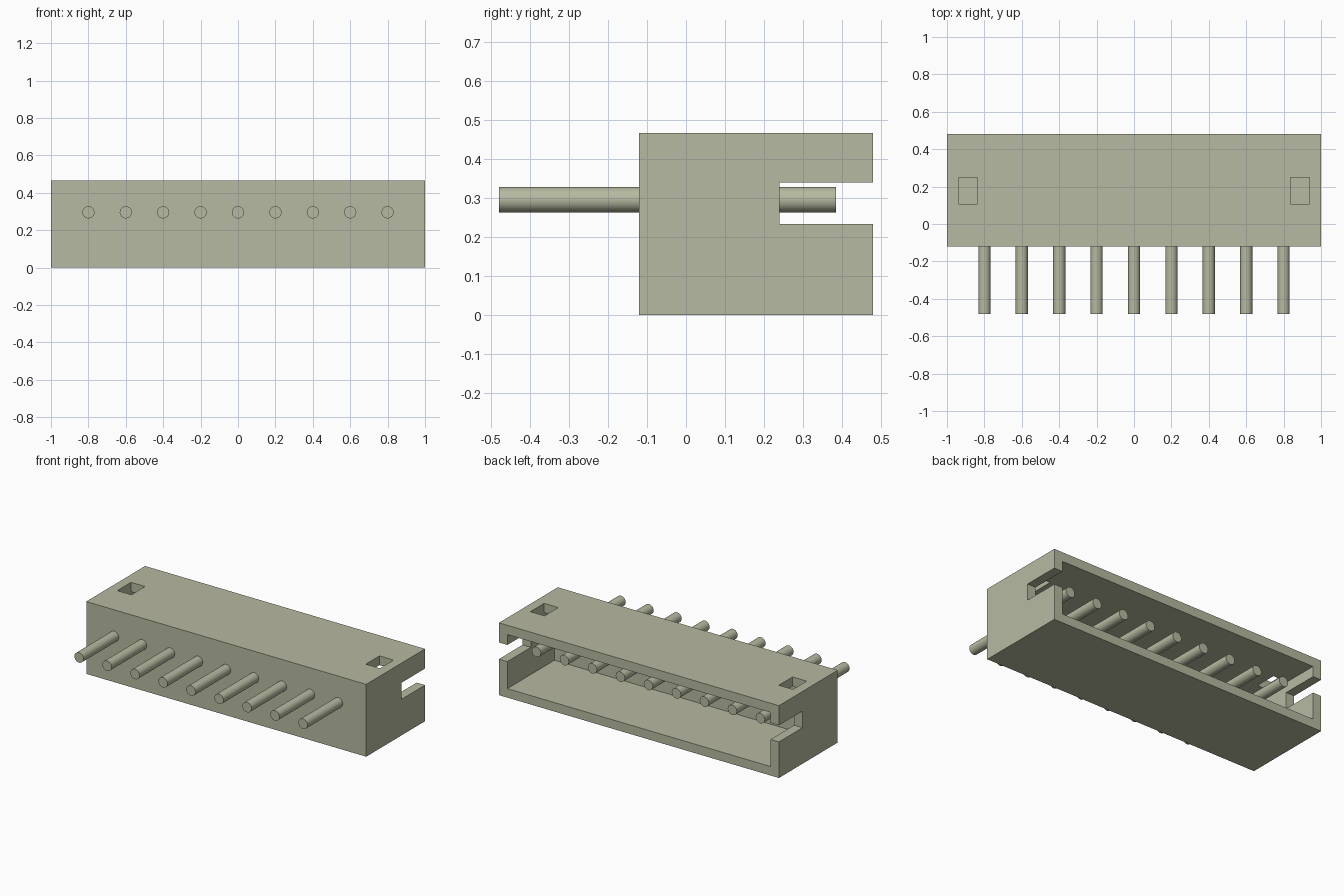
import bpy
import math

default = bpy.data.objects.get("Cube")
if default:
    bpy.data.objects.remove(default, do_unlink=True)

# Single plastic colour
COLOUR = (0.47, 0.49, 0.355, 1.0)
mat = bpy.data.materials.new("pale olive")
mat.diffuse_color = COLOUR
mat.use_nodes = True
mat.node_tree.nodes["Principled BSDF"].inputs["Base Color"].default_value = COLOUR


def box(name, x, y, z):
    """Box spanning the (min, max) ranges given for each axis."""
    bpy.ops.mesh.primitive_cube_add(
        size=1, location=[(a + b) / 2 for a, b in (x, y, z)])
    ob = bpy.context.object
    ob.name = name
    ob.scale = [b - a for a, b in (x, y, z)]
    bpy.ops.object.transform_apply(location=True, rotation=False, scale=True)
    ob.data.materials.append(mat)
    return ob


def cut(target, cutter):
    """Subtract the cutter from the target, then discard it."""
    mod = target.modifiers.new("cut", "BOOLEAN")
    mod.operation = "DIFFERENCE"
    mod.solver = "EXACT"
    mod.object = cutter
    bpy.context.view_layer.objects.active = target
    bpy.ops.object.modifier_apply(modifier=mod.name)
    bpy.data.objects.remove(cutter, do_unlink=True)


# Housing, hollow and open towards the back
housing = box("housing", (-1, 1), (-0.12, 0.48), (0, 0.467))
cut(housing, box("cavity_cutter", (-0.94, 0.94), (0.0, 0.6), (0.058, 0.407)))

# Keying slots in the end walls and windows in the top wall
for s in (-1, 1):
    cut(housing, box("slot_cutter", sorted((s * 0.9, s * 1.1)),
                     (0.24, 0.6), (0.233, 0.34)))
    cut(housing, box("window_cutter", sorted((s * 0.837, s * 0.938)),
                     (0.108, 0.248), (0.38, 0.6)))

# Row of nine round contact pins through the front wall
Y0, Y1 = -0.48, 0.385
for i in range(9):
    bpy.ops.mesh.primitive_cylinder_add(
        vertices=32, radius=0.0325, depth=Y1 - Y0,
        location=(-0.8 + 0.2 * i, (Y0 + Y1) / 2, 0.296),
        rotation=(math.pi / 2, 0, 0))
    pin = bpy.context.object
    pin.name = f"contact_pin_{i + 1}"
    pin.data.materials.append(mat)
    bpy.ops.object.shade_smooth_by_angle(angle=math.radians(30))
